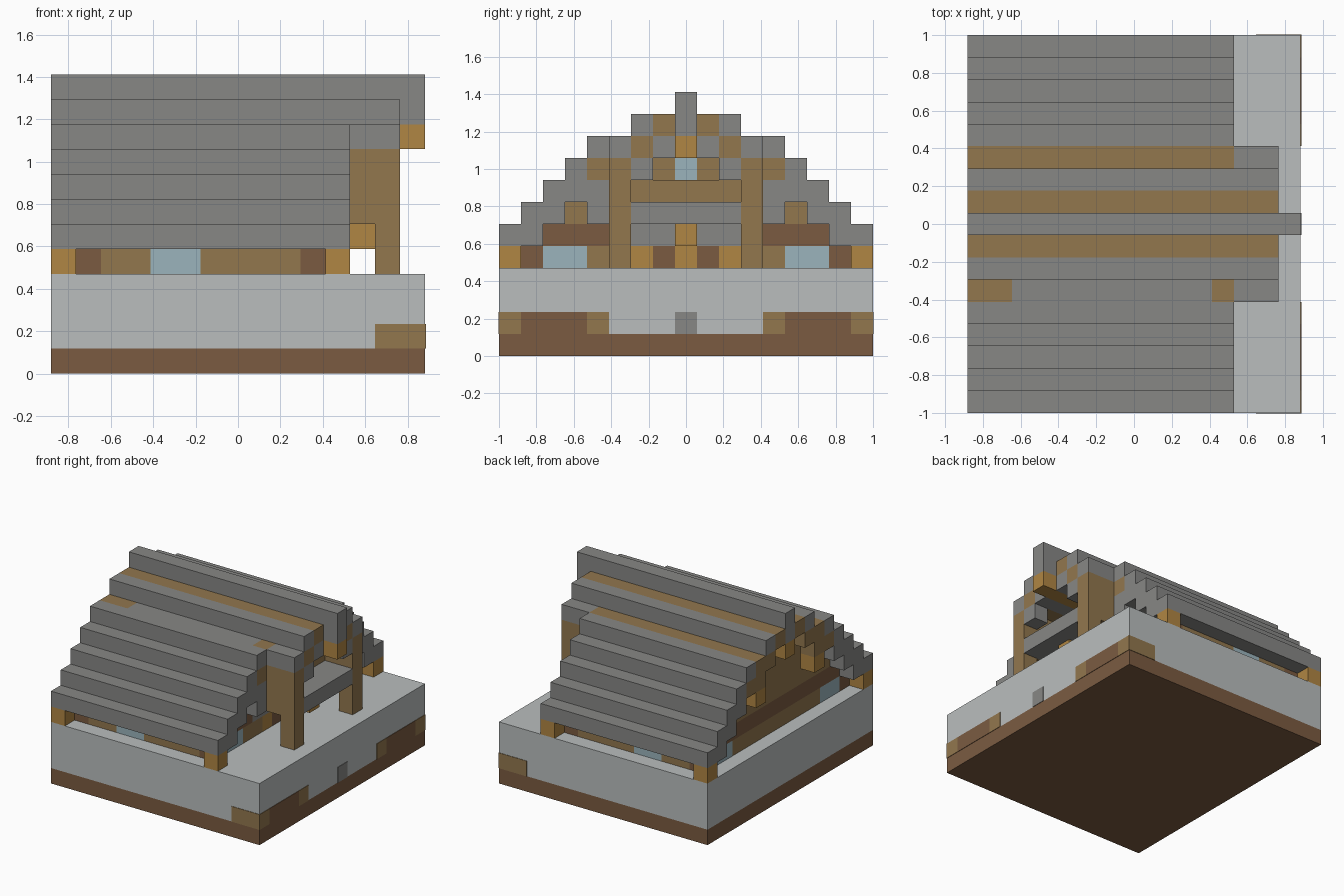
import bpy
import bmesh

if "Cube" in bpy.data.objects:
    bpy.data.objects.remove(bpy.data.objects["Cube"], do_unlink=True)

U = 2 / 17  # one building block


def material(name, r, g, b):
    m = bpy.data.materials.new(name)
    m.use_nodes = True
    m.diffuse_color = (r, g, b, 1)
    m.node_tree.nodes["Principled BSDF"].inputs["Base Color"].default_value = (r, g, b, 1)
    return m


stone = material("grey_stone", .242, .242, .235)
snow = material("pale_snow", .49, .515, .515)
oak = material("tan_wood", .287, .184, .076)
ochre = material("ochre_wood", .434, .238, .056)
dark = material("dark_brown", .198, .105, .053)
glass = material("pale_glass", .328, .456, .503)


def box(name, mat, x, y, z, mirror=False):
    """Block between grid lines; each range is (start, end)."""
    bm = bmesh.new()
    bmesh.ops.create_cube(bm, size=1)
    for v in bm.verts:
        gx, gy, gz = (r[1] if c > 0 else r[0] for r, c in zip((x, y, z), v.co))
        v.co = ((gx - 7.5) * U, (gy - 8.5) * U, gz * U)
    me = bpy.data.meshes.new(name)
    bm.to_mesh(me)
    bm.free()
    me.materials.append(mat)
    ob = bpy.data.objects.new(name, me)
    bpy.context.collection.objects.link(ob)
    if mirror:
        mod = ob.modifiers.new("Mirror", "MIRROR")
        mod.use_axis = (False, True, False)
    return ob


def cells(name, mat, x, y, z):
    box(name, mat, x, y, z, True)


# Ground
box("earth_layer", dark, (0, 15), (0, 17), (0, 1))
box("snow_layer", snow, (0, 15), (0, 17), (1, 4))
E = .03
cells("ground_corner_patch", oak, (13, 15 + E), (-E, 1), (1, 2))
cells("ground_earth_patch", dark, (14, 15 + E), (1, 4), (1, 2))
cells("ground_side_patch", oak, (14, 15 + E), (4, 5), (1, 2))
box("ground_stone_patch", stone, (14, 15 + E), (8, 9), (1, 2))

# Stepped roof: two blocks wide per course, rising to the ridge
for i in range(4):
    width = 1 if i == 3 else 2
    cells("roof_course", stone, (0, 12), (i, i + width), (5 + i, 6 + i))
cells("roof_upper_course", stone, (0, 12), (4, 5), (9, 10))
cells("roof_top_course", stone, (0, 14), (6, 7), (10, 11))
box("roof_ridge", stone, (0, 15), (8, 9), (10, 12))

# Wooden bands showing in the roof
box("front_band_stone", stone, (2, 11), (5, 6), (9, 10))
for a, b in ((0, 2), (11, 12)):
    box("front_band_wood", oak, (a, b), (5, 6), (9, 10))
box("back_band_wood", oak, (0, 12), (11, 12), (9, 10))
cells("porch_eave", stone, (12, 14), (5, 6), (9, 10))
cells("roof_lining_low", oak, (0, 12), (4, 6), (8, 9))
cells("roof_lining_middle", oak, (0, 14), (6, 7), (9, 10))
cells("roof_lining_high", oak, (0, 14), (7, 8), (10, 11))

# Long side walls with windows
for a, b, mat in ((1, 2, dark), (2, 4, oak), (4, 6, glass), (6, 10, oak), (10, 11, dark)):
    cells("side_window" if mat is glass else "side_wall", mat, (a, b), (1, 2), (4, 5))
for a in (0, 11):
    cells("eave_post", ochre, (a, a + 1), (0, 1), (4, 5))

# Lower row of both end walls
for x in (1, 10):
    cells("end_window", glass, (x, x + 1), (2, 4), (4, 5))
    cells("end_wall_low", oak, (x, x + 1), (4, 6), (4, 5))
    cells("end_wall_beam", dark, (x, x + 1), (2, 5), (5, 6))

# Porch end wall
cells("door_side_post", ochre, (10, 11), (6, 7), (4, 5))
cells("door_panel", dark, (10, 11), (7, 8), (4, 5))
box("door_centre", ochre, (10, 11), (8, 9), (4, 5))
box("door_lintel", stone, (10, 11), (5, 12), (5, 6))
cells("wall_timber", oak, (10, 11), (3, 4), (6, 7))
cells("wall_stone", stone, (10, 12), (4, 5), (6, 8))
box("balcony_back", stone, (10, 12), (5, 12), (6, 7))
box("balcony_wall", oak, (10, 12), (5, 12), (7, 8))
cells("upper_wall", oak, (10, 11), (6, 8), (8, 9))
box("upper_window", glass, (10, 11), (8, 9), (8, 9))
cells("gable_infill", stone, (10, 14), (7, 8), (9, 10))
box("ridge_bracket", ochre, (10, 15), (8, 9), (9, 10))

# Porch posts, balcony and lantern
cells("porch_post", oak, (13, 14), (5, 6), (4, 9))
cells("porch_side_wall", oak, (12, 13), (5, 6), (6, 9))
cells("porch_corner_stone", stone, (13, 14), (6, 7), (8, 9))
box("balcony_floor", stone, (12, 14), (6, 11), (6, 7))
box("lantern", ochre, (12, 13), (8, 9), (5, 6))

# Rear gable wall, set one block under the roof
box("rear_wall_low", oak, (1, 2), (6, 11), (4, 5))
box("rear_wall_beam", dark, (1, 2), (5, 12), (5, 6))
for z, start in ((6, 3), (7, 4), (8, 6), (9, 7)):
    box("rear_gable_wall", oak, (1, 2), (start, 17 - start), (z, z + 1))
cells("rear_bracket", ochre, (0, 1), (5, 6), (7, 8))
box("rear_ridge_bracket", ochre, (0, 1), (8, 9), (9, 10))
